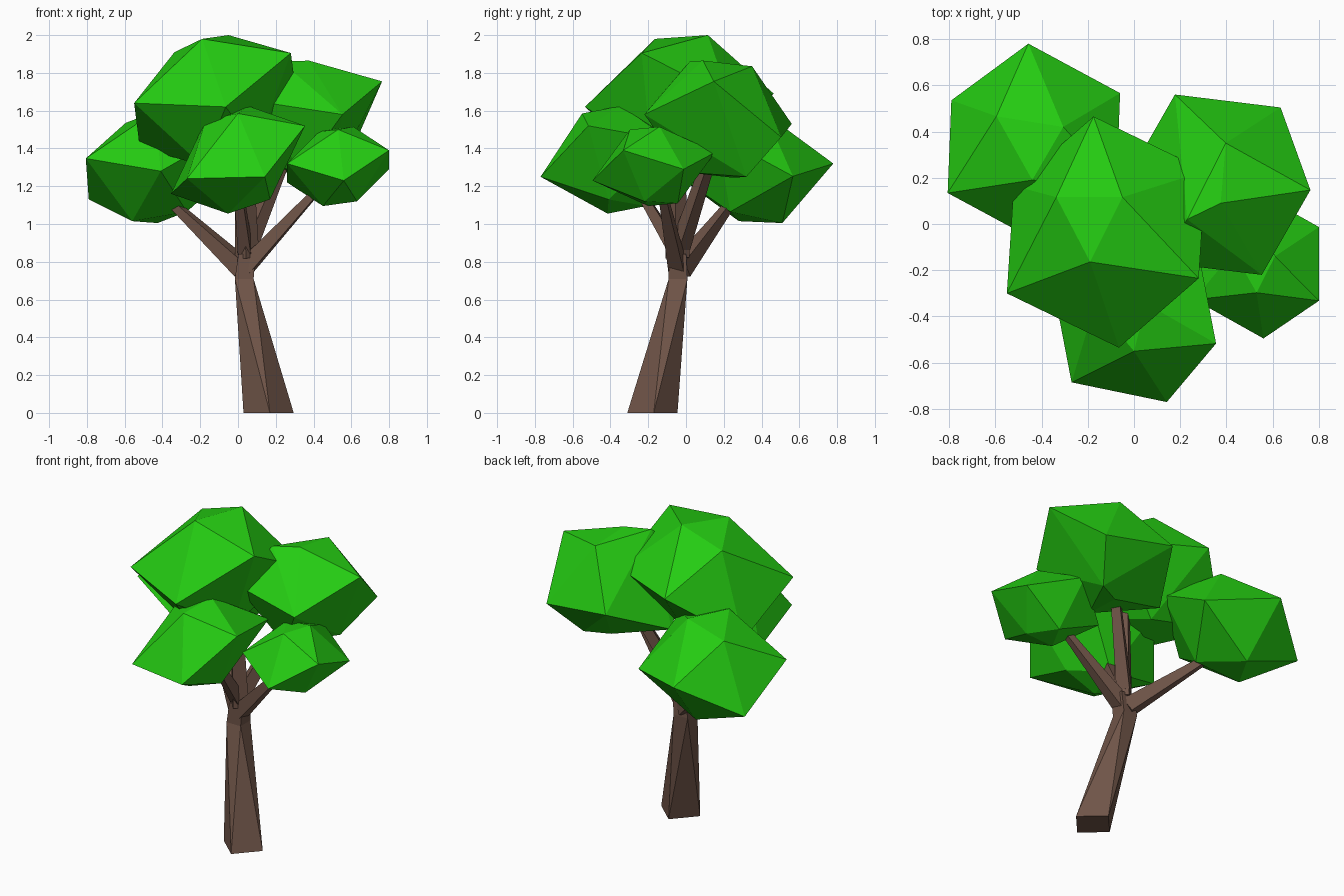
import bpy, bmesh, math
from mathutils import Vector

if "Cube" in bpy.data.objects:
    bpy.data.objects.remove(bpy.data.objects["Cube"])


def material(name, rgb):
    m = bpy.data.materials.new(name)
    m.diffuse_color = (*rgb, 1)
    m.use_nodes = True
    m.node_tree.nodes["Principled BSDF"].inputs["Base Color"].default_value = m.diffuse_color
    return m


leaf = material("leaf_green", (0.018, 0.6, 0.006))
bark = material("bark_brown", (0.16, 0.09, 0.065))


def hull(name, points, mat):
    """Faceted solid around a few points."""
    bm = bmesh.new()
    for p in points:
        bm.verts.new(p)
    res = bmesh.ops.convex_hull(bm, input=bm.verts[:])
    inner = {g for g in res["geom_interior"] if isinstance(g, bmesh.types.BMVert)}
    bmesh.ops.delete(bm, geom=list(inner), context='VERTS')
    bmesh.ops.recalc_face_normals(bm, faces=bm.faces[:])
    mesh = bpy.data.meshes.new(name)
    bm.to_mesh(mesh)
    bm.free()
    mesh.materials.append(mat)
    ob = bpy.data.objects.new(name, mesh)
    bpy.context.collection.objects.link(ob)
    return ob


def clump(name, centre, half):
    """Irregular 20-sided leaf clump: six corners plus their opposites."""
    c = Vector(centre)
    pts = [Vector(p) for p in half]
    hull(name, pts + [2 * c - p for p in pts], leaf)


def square(centre, axis, r, turn):
    q = Vector(axis).to_track_quat('Z', 'Y')
    return [Vector(centre) + q @ Vector((r * math.cos(a), r * math.sin(a), 0))
            for a in (math.radians(turn + 90 * i) for i in range(4))]


def limb(name, a, b, ra, rb):
    """Tapered four-sided branch."""
    d = Vector(b) - Vector(a)
    hull(name, square(a, d, ra, 45) + square(b, d, rb, 45), bark)


# Leaf clumps
clump("top_leaves", (-0.12, -0.035, 1.655),
      [(-0.05, 0.116, 2.0), (-0.19, -0.164, 1.98), (0.28, -0.235, 1.905),
       (-0.336, 0.116, 1.91), (-0.55, -0.30, 1.64), (-0.065, -0.535, 1.62)])
clump("back_right_leaves", (0.365, 0.17, 1.555),
      [(0.375, 0.09, 1.865), (0.397, 0.35, 1.835), (0.763, 0.147, 1.755),
       (0.177, 0.56, 1.53), (0.634, 0.504, 1.46), (0.5, 0.32, 1.25)])
clump("front_leaves", (0.0, -0.38, 1.34),
      [(0.053, -0.345, 1.625), (0.0, -0.55, 1.585), (0.355, -0.517, 1.52),
       (-0.27, -0.685, 1.24), (0.142, -0.77, 1.25), (-0.17, -0.35, 1.55)])
clump("front_right_leaves", (0.53, -0.17, 1.305),
      [(0.53, -0.297, 1.5), (0.61, -0.14, 1.515), (0.56, -0.495, 1.23),
       (0.80, -0.332, 1.39), (0.80, -0.013, 1.29), (0.43, -0.12, 1.49)])
clump("back_left_leaves", (-0.433, 0.35, 1.30),
      [(-0.595, 0.466, 1.535), (-0.306, 0.42, 1.585), (-0.44, 0.19, 1.595),
       (-0.457, 0.78, 1.32), (-0.79, 0.535, 1.13), (-0.806, 0.134, 1.347)])

# Leaning trunk, twisting from a diamond foot to a square fork
up = (0, 0, 1)
hull("trunk", square((0.162, -0.178, 0), up, 0.133, 3)
     + square((0.033, -0.042, 0.71), up, 0.07, 45), bark)
hull("fork", square((0.033, -0.042, 0.71), up, 0.07, 45)
     + square((0.048, -0.045, 0.84), up, 0.065, 45), bark)

# Branches
limb("upright_branch", (0.048, -0.045, 0.82), (0.03, -0.06, 1.45), 0.065, 0.045)
limb("back_left_branch", (0.03, -0.03, 0.76), (-0.38, 0.26, 1.14), 0.065, 0.025)
limb("front_right_branch", (0.04, -0.045, 0.77), (0.43, -0.13, 1.19), 0.06, 0.025)
limb("back_right_branch", (0.05, -0.03, 0.88), (0.25, 0.13, 1.36), 0.055, 0.035)
limb("front_branch", (0.04, -0.05, 0.85), (-0.0, -0.26, 1.2), 0.05, 0.028)
